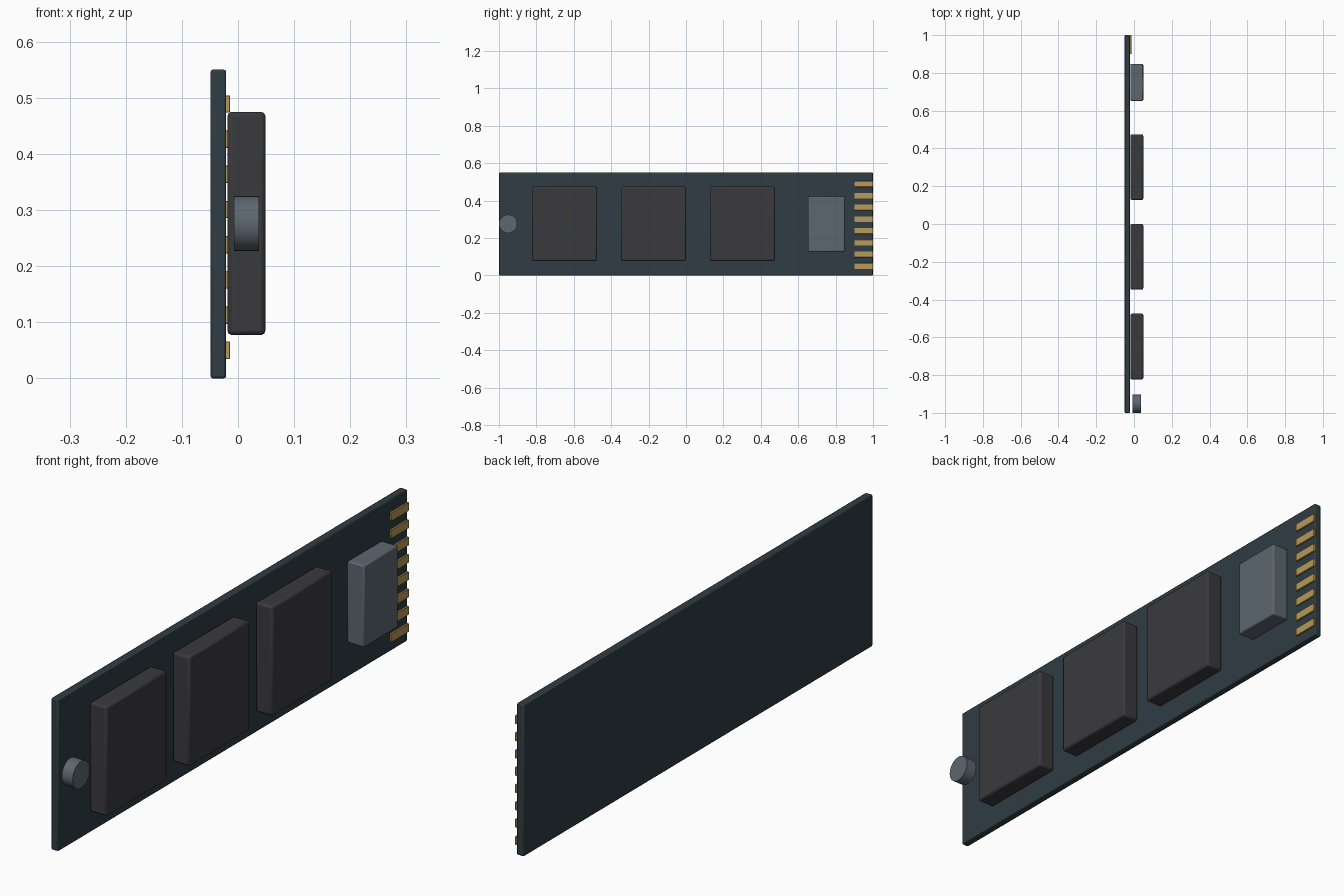
import bpy, math

if "Cube" in bpy.data.objects:
    bpy.data.objects.remove(bpy.data.objects["Cube"])


def material(name, rgb):
    m = bpy.data.materials.new(name)
    m.diffuse_color = (*rgb, 1)
    m.use_nodes = True
    m.node_tree.nodes["Principled BSDF"].inputs["Base Color"].default_value = m.diffuse_color
    return m


BOARD = material("board_green", (0.028, 0.047, 0.058))
CHIP = material("chip_black", (0.042, 0.041, 0.046))
METAL = material("metal_grey", (0.11, 0.135, 0.16))
GOLD = material("contact_gold", (0.48, 0.32, 0.1))


def finish(ob, name, mat, bevel, segments=2):
    ob.name = ob.data.name = name
    ob.data.materials.append(mat)
    if bevel:
        mod = ob.modifiers.new("bevel", 'BEVEL')
        mod.width, mod.segments = bevel, segments
        mod.limit_method = 'ANGLE'
    bpy.ops.object.shade_smooth_by_angle(angle=math.radians(35))
    return ob


def box(name, x, y, z, mat, bevel, segments=2):
    """Box from (min, max) ranges on each axis."""
    bpy.ops.mesh.primitive_cube_add(size=1, location=[sum(r) / 2 for r in (x, y, z)])
    ob = bpy.context.object
    ob.scale = [r[1] - r[0] for r in (x, y, z)]
    bpy.ops.object.transform_apply(location=False, rotation=False, scale=True)
    return finish(ob, name, mat, bevel, segments)


# Circuit board
box("circuit_board", (-0.049, -0.021), (-1, 1), (0, 0.55), BOARD, 0.004)

# Memory chips
for i, y in enumerate((-0.649, -0.174, 0.301)):
    box(f"memory_chip_{i + 1}", (-0.019, 0.049), (y - 0.174, y + 0.174),
        (0.077, 0.475), CHIP, 0.008)

# Controller chip
box("controller_chip", (-0.019, 0.049), (0.652, 0.848), (0.127, 0.423), METAL, 0.005)

# Gold edge contacts
for i in range(8):
    z = 0.05 + i * 0.0627
    box(f"edge_contact_{i + 1}", (-0.0225, -0.0145), (0.9, 1.0),
        (z - 0.0155, z + 0.0155), GOLD, 0.001, 1)

# Mounting screw, slightly proud of the board
bpy.ops.mesh.primitive_cylinder_add(vertices=32, radius=0.049, depth=0.044,
                                    location=(0.015, -0.951, 0.276),
                                    rotation=(0, math.pi / 2, 0))
finish(bpy.context.object, "mounting_screw", METAL, 0)
